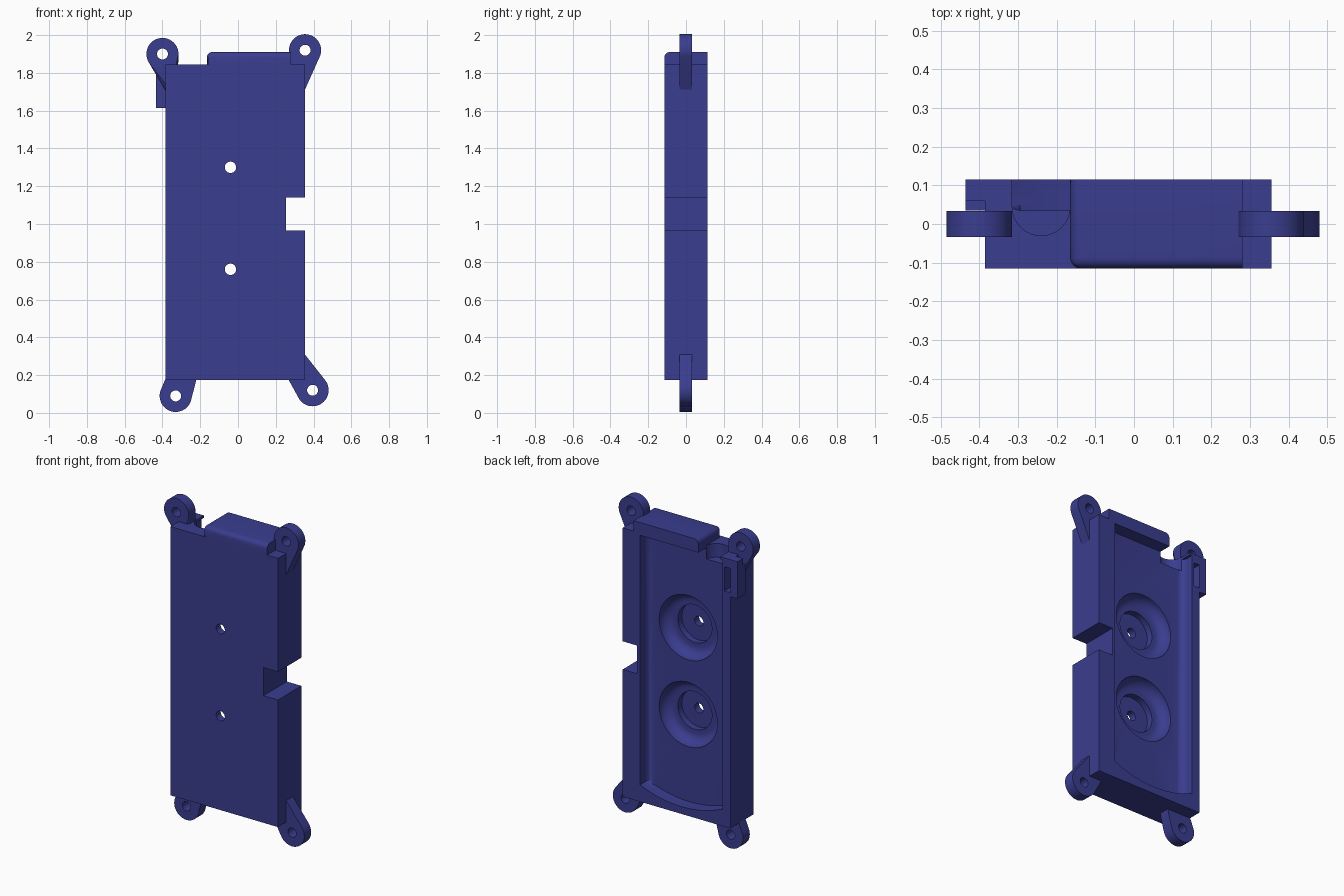
import bpy, bmesh, math
from mathutils import Vector, geometry

if "Cube" in bpy.data.objects:
    bpy.data.objects.remove(bpy.data.objects["Cube"])

blue = bpy.data.materials.new("deep_blue")
blue.diffuse_color = (0.042, 0.047, 0.275, 1)
blue.use_nodes = True
blue.node_tree.nodes["Principled BSDF"].inputs["Base Color"].default_value = blue.diffuse_color


def finish(name, bm, cutter=False):
    bmesh.ops.recalc_face_normals(bm, faces=bm.faces)
    me = bpy.data.meshes.new(name)
    bm.to_mesh(me)
    bm.free()
    me.materials.append(blue)
    ob = bpy.data.objects.new(name, me)
    bpy.context.collection.objects.link(ob)
    ob.hide_render = cutter
    return ob


def prism(name, pts, a, b, axis="y", bevel=0, pick=None, cutter=False):
    """Extrude an outline (xz along y, or xy along z) from a to b."""
    bm = bmesh.new()
    at = (lambda p, t: (p[0], t, p[1])) if axis == "y" else (lambda p, t: (p[0], p[1], t))
    lo = [bm.verts.new(at(p, a)) for p in pts]
    hi = [bm.verts.new(at(p, b)) for p in pts]
    bm.faces.new(lo)
    bm.faces.new(hi)
    n = len(pts)
    for i in range(n):
        j = (i + 1) % n
        bm.faces.new((lo[i], lo[j], hi[j], hi[i]))
    if bevel:
        edges = [e for e in bm.edges if pick(e.verts[0].co, e.verts[1].co)]
        bmesh.ops.bevel(bm, geom=edges, offset=bevel, segments=6, profile=0.5,
                        affect="EDGES", clamp_overlap=True)
    return finish(name, bm, cutter)


def rect(x0, x1, z0, z1):
    return [(x0, z0), (x1, z0), (x1, z1), (x0, z1)]


def circle(cx, cz, r, n=40):
    return [(cx + r * math.cos(math.tau * i / n), cz + r * math.sin(math.tau * i / n))
            for i in range(n)]


def lathe(name, profile, cx, cz, n=48):
    """Spin an (r, y) profile around a y-parallel axis."""
    bm = bmesh.new()
    rings = []
    for r, y in profile:
        rings.append([bm.verts.new((x, y, z)) for x, z in circle(cx, cz, r, n)])
    for p, q in zip(rings, rings[1:]):
        for i in range(n):
            j = (i + 1) % n
            bm.faces.new((p[i], p[j], q[j], q[i]))
    bm.faces.new(rings[0])
    bm.faces.new(rings[-1])
    return finish(name, bm, True)


def boolean(ob, other, op="DIFFERENCE"):
    m = ob.modifiers.new(op.lower(), "BOOLEAN")
    m.operation, m.object, m.solver = op, other, "EXACT"
    bpy.context.view_layer.objects.active = ob
    bpy.ops.object.modifier_apply(modifier=m.name)
    bpy.data.objects.remove(other)


def smooth(ob):
    bpy.ops.object.select_all(action="DESELECT")
    ob.select_set(True)
    bpy.context.view_layer.objects.active = ob
    bpy.ops.object.shade_smooth_by_angle(angle=math.radians(30))


F, B = -0.115, 0.115      # front and back planes
FLOOR = 0.035             # cavity floor

# Main case with the side notch
body = prism("case_body", [(-0.385, 0.175), (0.355, 0.175), (0.355, 0.965), (0.255, 0.965),
                           (0.255, 1.14), (0.355, 1.14), (0.355, 1.845), (-0.385, 1.845)], F, B)

# Raised top block, rounded at the front and left
def cap_edges(p, q):
    top = p.z > 1.9 and q.z > 1.9
    front = p.y < 0 and q.y < 0
    left = p.x < 0 and q.x < 0
    return (top and front) or (top and left) or (front and left)


cap = prism("top_block", rect(-0.165, 0.28, 1.78, 1.91), F, B, bevel=0.028, pick=cap_edges)
boolean(body, cap, "UNION")

# Back cavity with a bowed lower end and filleted floor
xl, xr, zend, sag = -0.33, 0.235, 0.28, 0.06
mid, half = (xl + xr) / 2, (xr - xl) / 2
R = (half ** 2 + sag ** 2) / (2 * sag)
outline = [(xl, 1.83)]
for i in range(17):
    x = xl + (xr - xl) * i / 16
    outline.append((x, zend - sag + R - math.sqrt(R * R - (x - mid) ** 2)))
outline.append((xr, 1.83))
cavity = prism("cavity_cutter", outline, FLOOR, 0.2, bevel=0.045,
               pick=lambda p, q: p.y < 0.1 and q.y < 0.1 and min(p.z, q.z) < 1.8, cutter=True)
boolean(body, cavity)

# U-shaped cable channel through the top rim
channel = [(-0.165, 0.2), (-0.315, 0.2)]
channel += [(-0.24 - 0.075 * math.cos(math.pi * i / 16), 0.045 - 0.075 * math.sin(math.pi * i / 16))
            for i in range(17)]
boolean(body, prism("channel_cutter", channel, 1.76, 2.0, axis="z", cutter=True))

# Two stepped round recesses with through holes
bowl = [(0.2, 0.2), (0.2, FLOOR)]
for i in range(1, 9):
    t = math.pi / 2 * i / 8
    bowl.append((0.14 + 0.06 * math.cos(t), FLOOR - 0.065 * math.sin(t)))
bowl += [(0.117, -0.03), (0.117, -0.07), (0.03, -0.07), (0.03, -0.2)]
for z in (0.76, 1.30):
    boolean(body, lathe("recess_cutter", bowl, -0.04, z))

# Slot in the rim beside the clip
boolean(body, prism("clip_slot_cutter", rect(-0.386, -0.345, 1.64, 1.79), 0.055, 0.2, cutter=True))
smooth(body)

# Side clip
prism("side_clip", rect(-0.435, -0.385, 1.615, 1.80), 0.035, B)
prism("side_clip_head", rect(-0.435, -0.33, 1.79, 1.845), 0.06, B)

# Mounting ears: centre and the points where each one meets the case
ears = {
    "ear_top_left": ((-0.40, 1.90), [(-0.375, 1.69), (-0.318, 1.80)]),
    "ear_top_right": ((0.355, 1.92), [(0.345, 1.69), (0.275, 1.835)]),
    "ear_bottom_left": ((-0.33, 0.09), [(-0.38, 0.19), (-0.217, 0.19)]),
    "ear_bottom_right": ((0.395, 0.12), [(0.26, 0.19), (0.35, 0.315)]),
}
for name, (c, roots) in ears.items():
    pts = [Vector(p) for p in circle(*c, 0.085) + roots]
    hull = [tuple(pts[i]) for i in geometry.convex_hull_2d(pts)]
    ear = prism(name, hull, -0.034, 0.033, bevel=0.02 if name == "ear_top_left" else 0,
                pick=lambda p, q: p.y < 0 and q.y < 0)
    boolean(ear, prism("hole_cutter", circle(*c, 0.029, 32), -0.1, 0.1, cutter=True))
    smooth(ear)
